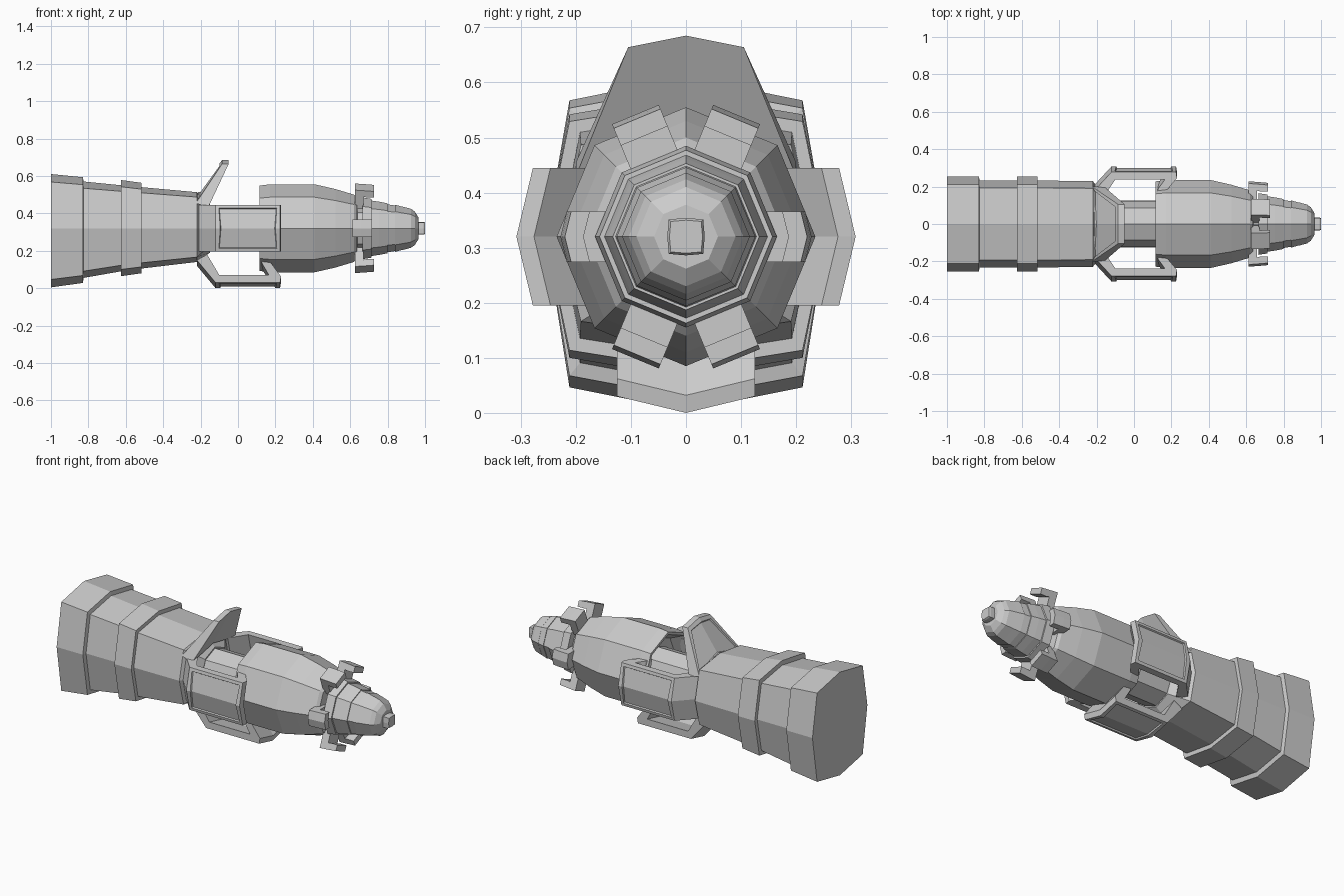
import bpy, bmesh
from math import sin, cos, pi, radians

if "Cube" in bpy.data.objects:
    bpy.data.objects.remove(bpy.data.objects["Cube"])

CZ = 0.32  # height of the long axis


def finish(name, bm):
    bmesh.ops.recalc_face_normals(bm, faces=bm.faces)
    me = bpy.data.meshes.new(name)
    bm.to_mesh(me)
    bm.free()
    ob = bpy.data.objects.new(name, me)
    bpy.context.collection.objects.link(ob)
    return ob


def loft(name, rings):
    """Skin a list of rings of (x, y, z) points and cap both ends."""
    bm = bmesh.new()
    vs = [[bm.verts.new(p) for p in r] for r in rings]
    n = len(vs[0])
    for a, b in zip(vs, vs[1:]):
        for i in range(n):
            j = (i + 1) % n
            bm.faces.new((a[i], a[j], b[j], b[i]))
    bm.faces.new(vs[0])
    bm.faces.new(vs[-1])
    return finish(name, bm)


def octagon(x, r):
    return [(x, r * cos(i * pi / 4), CZ + r * sin(i * pi / 4)) for i in range(8)]


def tall_octagon(x, hy, top, bot):
    c, d = hy * 0.83, 0.07 * (top - bot)
    return [(x, hy, CZ), (x, c, top - d), (x, 0, top), (x, -c, top - d),
            (x, -hy, CZ), (x, -c, bot + d), (x, 0, bot), (x, c, bot + d)]


def place(x, r, t, deg):
    a = radians(deg)
    return (x, r * cos(a) - t * sin(a), CZ + r * sin(a) + t * cos(a))


def bracket(name, path, deg, vee=0.24, panel=()):
    """Bent strip: path of (outer x, outer r, inner x, inner r, half width)."""
    bm = bmesh.new()
    rows = []
    for xo, ro, xi, ri, w in path:
        ts = ((-w, vee * w), (0, 0), (w, vee * w))
        rows.append([bm.verts.new(place(xo, ro - d, t, deg)) for t, d in ts] +
                    [bm.verts.new(place(xi, ri - d, t, deg)) for t, d in ts[::-1]])
    outer = []
    for k, (a, b) in enumerate(zip(rows, rows[1:])):
        for i in range(6):
            j = (i + 1) % 6
            f = bm.faces.new((a[i], a[j], b[j], b[i]))
            if i < 2 and k in panel:
                outer.append(f)
    for e in (rows[0], rows[-1]):
        bm.faces.new((e[0], e[1], e[4], e[5]))
        bm.faces.new((e[1], e[2], e[3], e[4]))
    bmesh.ops.recalc_face_normals(bm, faces=bm.faces)
    if outer:
        bmesh.ops.inset_region(bm, faces=outer, thickness=0.025, depth=0)
        bmesh.ops.inset_region(bm, faces=outer, thickness=0.004, depth=-0.008)
    return finish(name, bm)


# Rear casing: flared end, collar and shoulder down to the core
loft("rear_casing", [tall_octagon(*s) for s in (
    (-1.0, 0.255, 0.61, 0.004), (-0.83, 0.255, 0.593, 0.028),
    (-0.825, 0.232, 0.57, 0.055), (-0.625, 0.232, 0.55, 0.09),
    (-0.625, 0.255, 0.578, 0.064), (-0.515, 0.255, 0.563, 0.08),
    (-0.515, 0.232, 0.54, 0.105), (-0.22, 0.23, 0.513, 0.14))]
    + [octagon(-0.15, 0.13)])

# Core shaft
loft("core_shaft", [octagon(-0.2, 0.122), octagon(0.2, 0.122)])

# Front pod with a recessed rear mouth
loft("front_pod", [octagon(*s) for s in (
    (0.2, 0.1), (0.19, 0.175), (0.115, 0.212), (0.115, 0.228), (0.17, 0.235),
    (0.41, 0.235), (0.52, 0.21), (0.62, 0.18), (0.635, 0.165), (0.64, 0.12),
    (0.69, 0.12))])

# Stepped nose
steps = []
for x0, x1, r0, r1 in ((0.665, 0.715, 0.165, 0.157), (0.715, 0.755, 0.148, 0.142),
                       (0.755, 0.80, 0.142, 0.133), (0.80, 0.84, 0.128, 0.122),
                       (0.84, 0.88, 0.126, 0.115)):
    steps += [octagon(x0, r0), octagon(x1, r1), octagon(x1, r1 - 0.016)]
loft("stepped_nose", steps + [octagon(0.88, 0.116), octagon(0.925, 0.104),
                              octagon(0.945, 0.09), octagon(0.965, 0.058)])

# Nose tip
loft("nose_tip", [[(x, y * s, CZ + z * s) for y, z in
                   ((1, 0), (.92, .92), (0, 1), (-.92, .92),
                    (-1, 0), (-.92, -.92), (0, -1), (.92, -.92))]
                  for x, s in ((0.95, 0.034), (0.993, 0.034), (1.0, 0.03))])

# Left, right and bottom bracket arms
for name, deg, r in (("left_arm", 0, 0.308), ("right_arm", 180, 0.308),
                     ("bottom_arm", 270, 0.32)):
    w = 0.125
    bracket(name, [(-0.22, 0.2, -0.165, 0.17, w), (-0.12, r, -0.1, r - 0.04, w),
                   (0.225, r, 0.165, r - 0.04, w), (0.23, r - 0.032, 0.13, 0.22, w),
                   (0.15, 0.18, 0.115, 0.18, w)], deg, panel=(1,))

# Top arm, short and tapering
bracket("top_fin", [(-0.225, 0.175, -0.16, 0.15, 0.2),
                    (-0.085, 0.365, -0.05, 0.365, 0.105)], 90, vee=0.2, panel=(0,))

# Six hooked clips around the nose
for i, (deg, vee) in enumerate(((67.5, 0), (112.5, 0), (247.5, 0), (292.5, 0),
                                (0, 0.25), (180, 0.25))):
    s = -0.012 if vee else 0
    top = 0.228 if vee else 0.24
    bracket(f"nose_clip_{i + 1}",
            [(0.625 + s, 0.13, 0.67 + s, 0.13, 0.046),
             (0.625 + s, top, 0.67 + s, top - 0.038, 0.046),
             (0.67 + s, top - 0.003, 0.685 + s, top - 0.042, 0.046),
             (0.728 + s, top - 0.008, 0.728 + s, top - 0.042, 0.046)], deg, vee)
